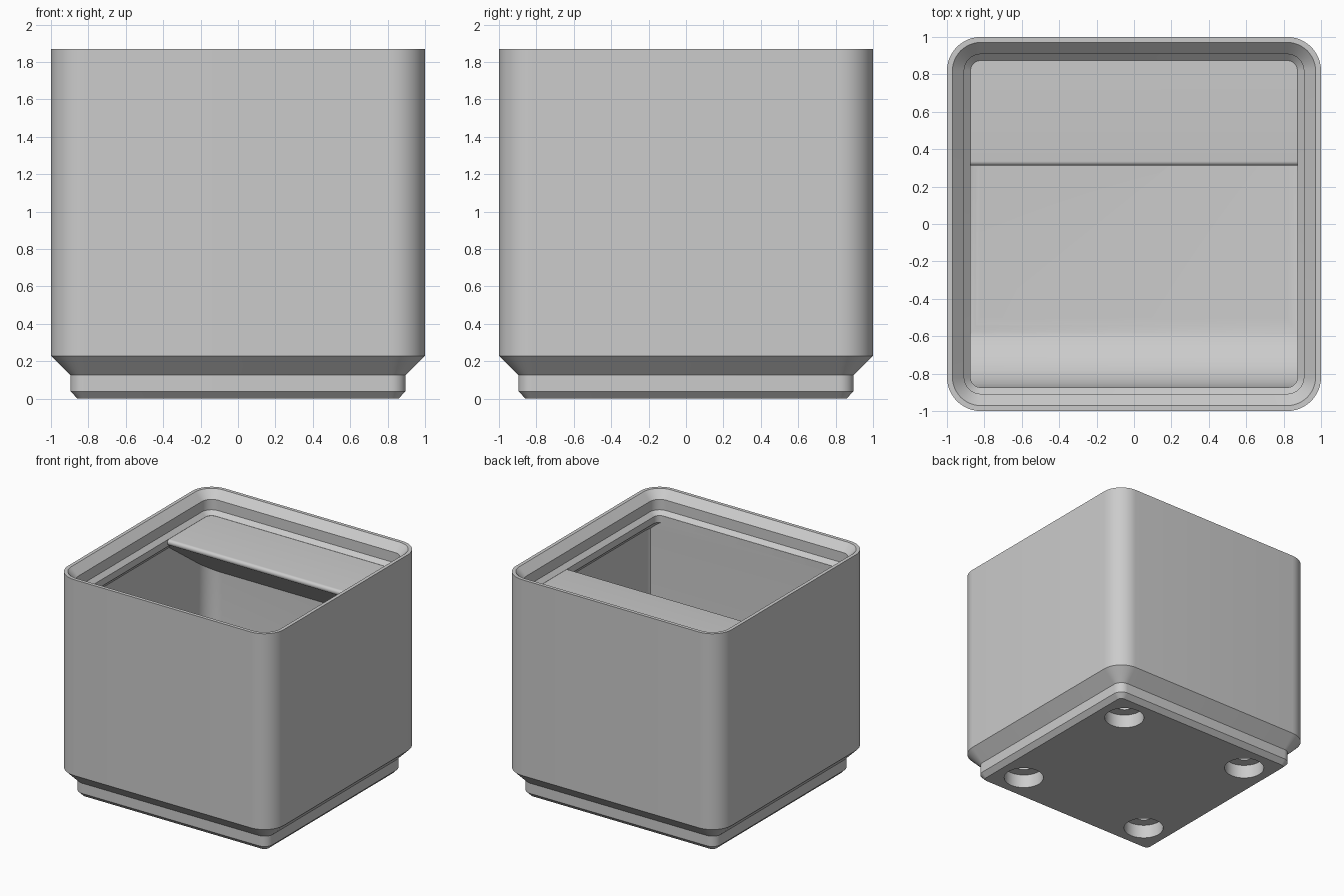
import bpy, bmesh, math
from mathutils import Vector

cube = bpy.data.objects.get("Cube")
if cube:
    bpy.data.objects.remove(cube, do_unlink=True)

grey = bpy.data.materials.new("plain grey")
grey.use_nodes = True
COLOUR = (0.6, 0.6, 0.6, 1)
grey.diffuse_color = COLOUR
grey.node_tree.nodes["Principled BSDF"].inputs["Base Color"].default_value = COLOUR


def finish(name, bm):
    bmesh.ops.recalc_face_normals(bm, faces=bm.faces)
    mesh = bpy.data.meshes.new(name)
    bm.to_mesh(mesh)
    bm.free()
    mesh.materials.append(grey)
    obj = bpy.data.objects.new(name, mesh)
    bpy.context.collection.objects.link(obj)
    return obj


def arc(cx, cy, r, start, end, steps):
    """Points along an arc, angles in degrees."""
    angles = [math.radians(start + (end - start) * i / steps) for i in range(steps + 1)]
    return [(cx + r * math.cos(a), cy + r * math.sin(a)) for a in angles]


def rounded_square(half, radius, steps=12):
    c = half - radius
    points = []
    for sx, sy, start in ((1, 1, 0), (-1, 1, 90), (-1, -1, 180), (1, -1, 270)):
        points += arc(sx * c, sy * c, radius, start, start + 90, steps)
    return points


def loft(name, sections):
    """Solid through rounded squares given as (half width, corner radius, z)."""
    bm = bmesh.new()
    rings = [[bm.verts.new((x, y, z)) for x, y in rounded_square(half, r)]
             for half, r, z in sections]
    n = len(rings[0])
    for a, b in zip(rings, rings[1:]):
        for i in range(n):
            j = (i + 1) % n
            bm.faces.new((a[i], a[j], b[j], b[i]))
    bm.faces.new(rings[0])
    bm.faces.new(rings[-1])
    return finish(name, bm)


def prism(name, profile, half_width):
    """Solid with a (y, z) profile, running along x."""
    bm = bmesh.new()
    face = bm.faces.new([bm.verts.new((-half_width, y, z)) for y, z in profile])
    moved = bmesh.ops.extrude_face_region(bm, geom=[face])["geom"]
    bmesh.ops.translate(bm, vec=Vector((2 * half_width, 0, 0)),
                        verts=[v for v in moved if isinstance(v, bmesh.types.BMVert)])
    return finish(name, bm)


def cylinder(name, x, y, radius, top):
    bpy.ops.mesh.primitive_cylinder_add(vertices=48, radius=radius, depth=top + 0.1,
                                        location=(x, y, (top - 0.1) / 2))
    obj = bpy.context.object
    obj.name = name
    obj.data.materials.append(grey)
    return obj


def cut(target, cutter):
    mod = target.modifiers.new("cut", 'BOOLEAN')
    mod.operation = 'DIFFERENCE'
    mod.solver = 'EXACT'
    mod.object = cutter
    bpy.context.view_layer.objects.active = target
    bpy.ops.object.modifier_apply(modifier=mod.name)
    bpy.data.objects.remove(cutter, do_unlink=True)


# Corner centre shared by outer shell, lip and cavity
CENTRE = 0.819
WALL = 0.954
LIP = 0.874
FLOOR = 0.337
SHELF = 1.686

# Outer shell with stepped foot
storage_bin = loft("storage_bin", [
    (0.858, 0.039, 0), (0.896, 0.077, 0.039), (0.896, 0.077, 0.125),
    (1, 0.181, 0.229), (1, 0.181, 1.87)])

# Cavity: filleted floor, walls, overhanging lip and flared rim
fillet = WALL - CENTRE - 0.004
cavity_profile = arc(WALL - fillet, FLOOR + fillet, fillet, -90, 0, 8)
cavity_profile += [(WALL, 1.55), (LIP, 1.63), (LIP, 1.687), (0.908, 1.72),
                   (0.908, 1.807), (0.971, 1.87), (0.991, 1.89)]
cavity = loft("cavity_cutter", [(h, h - CENTRE, z) for h, z in cavity_profile])

# Curved scoop along the front wall stays solid
R = 0.37
front = -LIP + 0.001
scoop = [(-1.2, 0.1), (front + R, 0.1)]
scoop += arc(front + R, FLOOR + R, R, 270, 180, 16)
scoop += [(front, SHELF), (-1.2, SHELF)]
cut(cavity, prism("scoop", scoop, 1.2))

# Label shelf at the back, with rounded nose and sloping underside
nose = arc(0.336, SHELF - 0.024, 0.024, 90, 234, 10)
end_y, end_z = nose[-1]
drop = (1.2 - end_y) * math.tan(math.radians(36))
cut(cavity, prism("label_shelf", nose + [(1.2, end_z - drop), (1.2, SHELF)], 1.2))

cut(storage_bin, cavity)

# Magnet recesses and narrower screw holes under the foot
for sx in (-1, 1):
    for sy in (-1, 1):
        for radius, top in ((0.157, 0.116), (0.072, 0.289)):
            cut(storage_bin, cylinder("hole_cutter", sx * 0.6265, sy * 0.6265, radius, top))

# Keep one material slot and smooth the curved areas
storage_bin.data.materials.clear()
storage_bin.data.materials.append(grey)
bpy.ops.object.select_all(action='DESELECT')
storage_bin.select_set(True)
bpy.context.view_layer.objects.active = storage_bin
bpy.ops.object.shade_smooth_by_angle(angle=math.radians(30))
